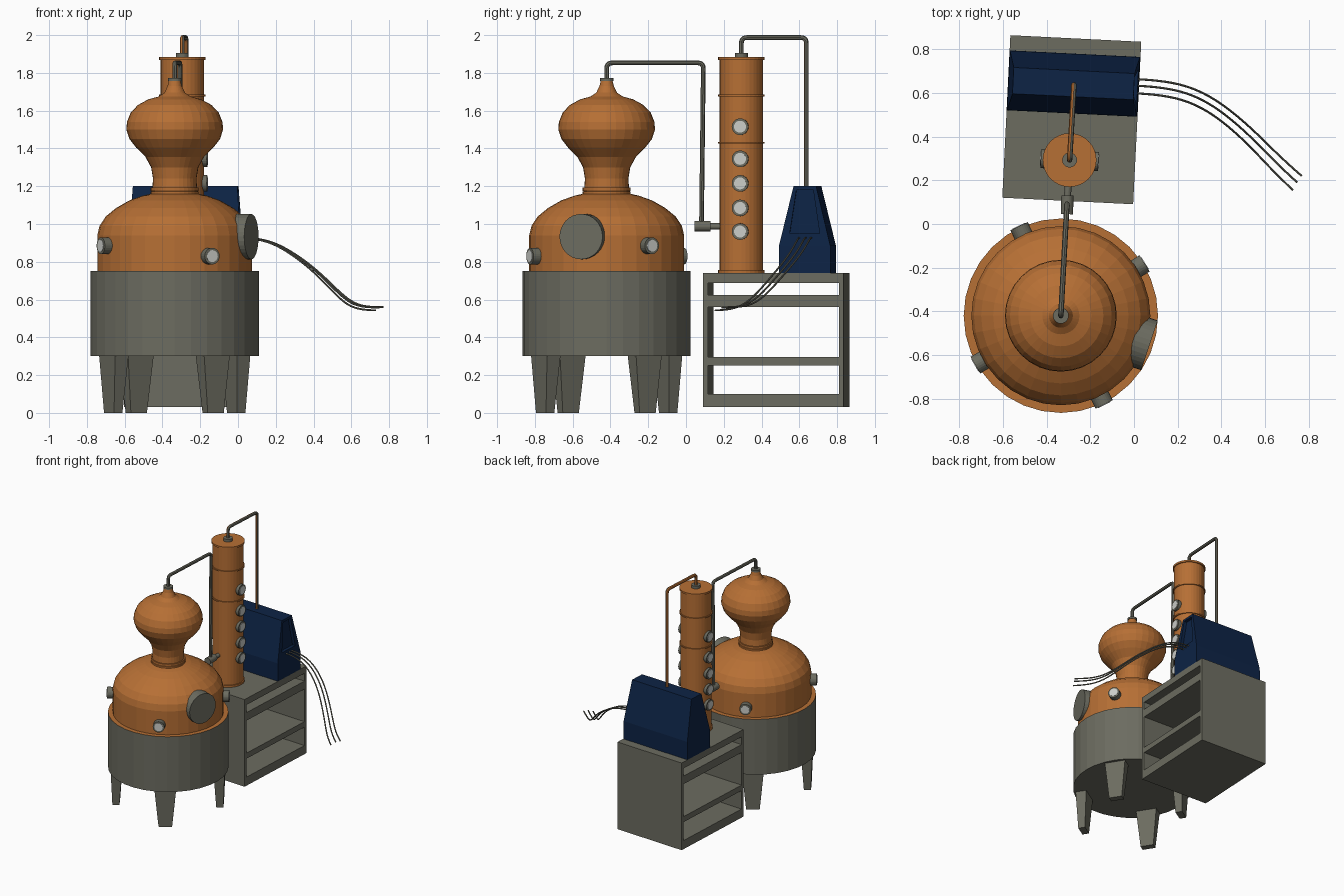
import bpy, bmesh
from math import radians, cos, sin, pi
from mathutils import Vector, Matrix

if "Cube" in bpy.data.objects:
    bpy.data.objects.remove(bpy.data.objects["Cube"])


def make_material(name, rgb):
    m = bpy.data.materials.new(name)
    m.use_nodes = True
    m.diffuse_color = (*rgb, 1)
    m.node_tree.nodes["Principled BSDF"].inputs["Base Color"].default_value = (*rgb, 1)
    return m


COPPER = make_material("copper", (0.47, 0.16, 0.035))
STEEL = make_material("grey steel", (0.15, 0.15, 0.118))
NAVY = make_material("navy paint", (0.004, 0.017, 0.06))
GLASS = make_material("pale glass", (0.6, 0.61, 0.58))

POT = Vector((-0.335, -0.42, 0))
COLUMN = Vector((-0.295, 0.293, 0))
TILT = radians(-2.86)


def finish(name, bm, *mats):
    bmesh.ops.recalc_face_normals(bm, faces=bm.faces)
    mesh = bpy.data.meshes.new(name)
    bm.to_mesh(mesh)
    bm.free()
    obj = bpy.data.objects.new(name, mesh)
    bpy.context.collection.objects.link(obj)
    for m in mats:
        mesh.materials.append(m)
    return obj


def lathe(name, profile, origin, *mats, steps=32):
    """Turn a (radius, height) profile around a vertical axis."""
    bm = bmesh.new()
    verts = [bm.verts.new((r, 0, z)) for r, z in profile]
    edges = [bm.edges.new(pair) for pair in zip(verts, verts[1:])]
    bmesh.ops.spin(bm, geom=verts + edges, cent=(0, 0, 0), axis=(0, 0, 1),
                   angle=2 * pi, steps=steps)
    bmesh.ops.remove_doubles(bm, verts=bm.verts, dist=0.0005)
    bmesh.ops.translate(bm, verts=bm.verts, vec=origin)
    return finish(name, bm, *mats)


def rod(name, start, end, radius, mat, segments=24):
    """Capped cylinder between two points."""
    start, end = Vector(start), Vector(end)
    axis = end - start
    place = Matrix.Translation((start + end) / 2) @ axis.to_track_quat("Z", "Y").to_matrix().to_4x4()
    bm = bmesh.new()
    bmesh.ops.create_cone(bm, cap_ends=True, segments=segments, radius1=radius,
                          radius2=radius, depth=axis.length, matrix=place)
    return finish(name, bm, mat)


def loft(name, rings, mat, place):
    """Stack of (half x, half y, z, y offset) rectangles, capped at both ends."""
    bm = bmesh.new()
    loops = [[bm.verts.new((sx * hx, sy * hy + oy, z))
              for sx, sy in ((-1, -1), (1, -1), (1, 1), (-1, 1))] for hx, hy, z, oy in rings]
    for a, b in zip(loops, loops[1:]):
        for i in range(4):
            j = (i + 1) % 4
            bm.faces.new((a[i], a[j], b[j], b[i]))
    bm.faces.new(loops[0][::-1])
    bm.faces.new(loops[-1])
    bmesh.ops.transform(bm, matrix=place, verts=bm.verts)
    return finish(name, bm, mat)


def tube(name, points, radius, mat, bend=0.0, spline="POLY"):
    """Round pipe along points, corners rounded by bend."""
    pts = [Vector(p) for p in points]
    path = [pts[0]]
    for a, p, b in zip(pts, pts[1:], pts[2:]):
        if not bend:
            path.append(p)
            continue
        s, e = p + (a - p).normalized() * bend, p + (b - p).normalized() * bend
        for k in range(6):
            t = k / 5
            path.append(s * (1 - t) ** 2 + p * 2 * t * (1 - t) + e * t * t)
    path.append(pts[-1])
    curve = bpy.data.curves.new(name, "CURVE")
    curve.dimensions = "3D"
    curve.bevel_depth = radius
    curve.bevel_resolution = 2
    curve.use_fill_caps = True
    sp = curve.splines.new(spline)
    sp.points.add(len(path) - 1)
    for q, p in zip(sp.points, path):
        q.co = (*p, 1)
    if spline == "NURBS":
        sp.order_u = 4
        sp.use_endpoint_u = True
    curve.materials.append(mat)
    obj = bpy.data.objects.new(name, curve)
    bpy.context.collection.objects.link(obj)
    bpy.ops.object.select_all(action="DESELECT")
    obj.select_set(True)
    bpy.context.view_layer.objects.active = obj
    bpy.ops.object.convert(target="MESH")
    bpy.ops.object.shade_smooth_by_angle()
    return bpy.context.view_layer.objects.active


def porthole(name, centre, degrees, z, inner, outer, radius):
    """Steel rim with a glass plate, pointing outward."""
    d = Vector((cos(radians(degrees)), sin(radians(degrees)), 0))
    base = centre + Vector((0, 0, z))
    rod(name + "_rim", base + d * inner, base + d * outer, radius, STEEL)
    rod(name + "_glass", base + d * (outer - 0.004), base + d * (outer + 0.003), radius * 0.72, GLASS)


# Heating jacket with a copper top rim
jacket = lathe("jacket", [(0, 0.3), (0.445, 0.3), (0.445, 0.75), (0, 0.75)], POT, STEEL, COPPER)
for f in jacket.data.polygons:
    f.material_index = int(f.normal.z > 0.9)

# Splayed legs
for i in range(4):
    angle = radians(32 + 90 * i)
    place = Matrix.Translation(POT) @ Matrix.Rotation(angle - pi / 2, 4, "Z")
    loft(f"leg_{i + 1}", [(0.05, 0.026, 0, 0.384), (0.08, 0.042, 0.305, 0.38)], STEEL, place)

# Pot body, neck and onion head
lathe("pot_body", [(0.41, 0.74), (0.41, 0.94), (0.398, 0.99), (0.365, 1.04), (0.31, 1.085),
                   (0.24, 1.125), (0.17, 1.15), (0.125, 1.16), (0, 1.16)], POT, COPPER)
lathe("neck_collar", [(0, 1.155), (0.127, 1.155), (0.127, 1.172), (0.121, 1.174),
                      (0.127, 1.176), (0.127, 1.193), (0, 1.193)], POT, COPPER)
lathe("onion_head", [(0.119, 1.18), (0.115, 1.24), (0.125, 1.3), (0.155, 1.355), (0.205, 1.405),
                     (0.24, 1.45), (0.256, 1.5), (0.253, 1.54), (0.233, 1.59), (0.195, 1.63),
                     (0.14, 1.66), (0.085, 1.675), (0.055, 1.695), (0.038, 1.73),
                     (0.03, 1.765), (0, 1.765)], POT, COPPER)
rod("head_cap", POT + Vector((0, 0, 1.757)), POT + Vector((0, 0, 1.772)), 0.036, STEEL)

# Pot portholes and manhole cover
for i, (deg, z) in enumerate(((32, 0.885), (115, 0.83), (210, 0.885), (296, 0.83))):
    porthole(f"pot_porthole_{i + 1}", POT, deg, z, 0.37, 0.452, 0.044)
hatch = Vector((cos(radians(-18.5)), sin(radians(-18.5)), 0))
hatch_base = POT + Vector((0, 0, 0.933))
rod("manhole_cover", hatch_base + hatch * 0.35, hatch_base + hatch * 0.428, 0.12, STEEL, 32)

# Vapour pipe from pot to column
tube("vapour_pipe", [POT + Vector((0, 0, 1.76)), POT + Vector((0, 0, 1.853)),
                     (-0.307, 0.092, 1.853), (-0.306, 0.082, 0.99)], 0.0125, STEEL, 0.03)
rod("pipe_joint", (-0.307, 0.045, 0.988), (-0.305, 0.13, 0.988), 0.028, STEEL)
rod("column_inlet", (-0.305, 0.12, 0.988), (-0.3, 0.2, 0.988), 0.016, STEEL)

# Column with raised bands
column_profile = [(0, 0.74)]
for low, high in ((0.74, 0.756), (1.425, 1.435), (1.675, 1.685), (1.868, 1.883)):
    if low > 0.8:
        column_profile.append((0.115, low))
    column_profile += [(0.123, low), (0.123, high)]
    if high < 1.8:
        column_profile.append((0.115, high))
lathe("column", column_profile + [(0, 1.883)], COLUMN, COPPER)
rod("column_cap", COLUMN + Vector((0, 0, 1.88)), COLUMN + Vector((0, 0, 1.905)), 0.034, STEEL)
for side, deg in (("left", -3), ("right", 177)):
    for i, z in enumerate((0.96, 1.085, 1.215, 1.345, 1.515)):
        porthole(f"column_sight_glass_{side}_{i + 1}", COLUMN, deg, z, 0.08, 0.132, 0.044)

# Condenser pipe, steel on its left side and copper elsewhere
pipe = tube("condenser_pipe", [COLUMN + Vector((0, 0, 1.89)), COLUMN + Vector((0, 0, 1.987)),
                               (-0.275, 0.637, 1.987), (-0.275, 0.637, 1.18)], 0.0125, COPPER, 0.03)
pipe.data.materials.append(STEEL)
for f in pipe.data.polygons:
    f.material_index = int(f.normal.x > 0.3)

# Stand: solid front and back, open sides, four shelves
stand = Matrix.Translation((-0.285, 0.4775, 0)) @ Matrix.Rotation(TILT, 4, "Z")
for name, y in (("front", -0.36), ("back", 0.36)):
    loft(f"stand_{name}_panel", [(0.3, 0.0125, 0.03, y), (0.3, 0.0125, 0.74, y)], STEEL, stand)
for i, (low, high) in enumerate(((0.03, 0.1), (0.25, 0.295), (0.56, 0.625), (0.688, 0.74))):
    loft(f"stand_shelf_{i + 1}", [(0.3, 0.36, low, 0), (0.3, 0.36, high, 0)], STEEL, stand)

# Condenser housing with a recessed end panel
house_place = Matrix.Translation((-0.277, 0.643, 0)) @ Matrix.Rotation(TILT, 4, "Z")
house = loft("condenser_housing", [(0.3, 0.137, 0.74, 0), (0.298, 0.136, 0.885, 0),
                                   (0.277, 0.06, 1.2, 0)], NAVY, Matrix())
bm = bmesh.new()
bm.from_mesh(house.data)
end = max((f for f in bm.faces if f.calc_center_median().z > 1), key=lambda f: f.calc_center_median().x)
bmesh.ops.inset_region(bm, faces=[end], thickness=0.025)
for v in end.verts:
    if v.co.z < 1:
        v.co = (v.co.x - 0.003, v.co.y * 0.68, v.co.z + 0.05)
inner = bmesh.ops.extrude_discrete_faces(bm, faces=[end])["faces"][0]
bmesh.ops.translate(bm, verts=inner.verts, vec=(-0.025, 0, 0))
bmesh.ops.transform(bm, matrix=house_place, verts=bm.verts)
bm.to_mesh(house.data)
bm.free()

# Coolant hoses
hose = ((-0.03, 0.635, 0.925), (0.12, 0.63, 0.935), (0.28, 0.6, 0.86), (0.45, 0.48, 0.72),
        (0.58, 0.355, 0.575), (0.66, 0.27, 0.555), (0.748, 0.19, 0.555))
for i, (dx, dy, dz) in enumerate(((0.02, 0.03, 0.005), (0, 0, 0.003), (-0.02, -0.035, -0.012))):
    points = [(x + dx * k / 6, y + dy, z + dz * k / 6) for k, (x, y, z) in enumerate(hose)]
    tube(f"hose_{i + 1}", points, 0.005, STEEL, spline="NURBS")
